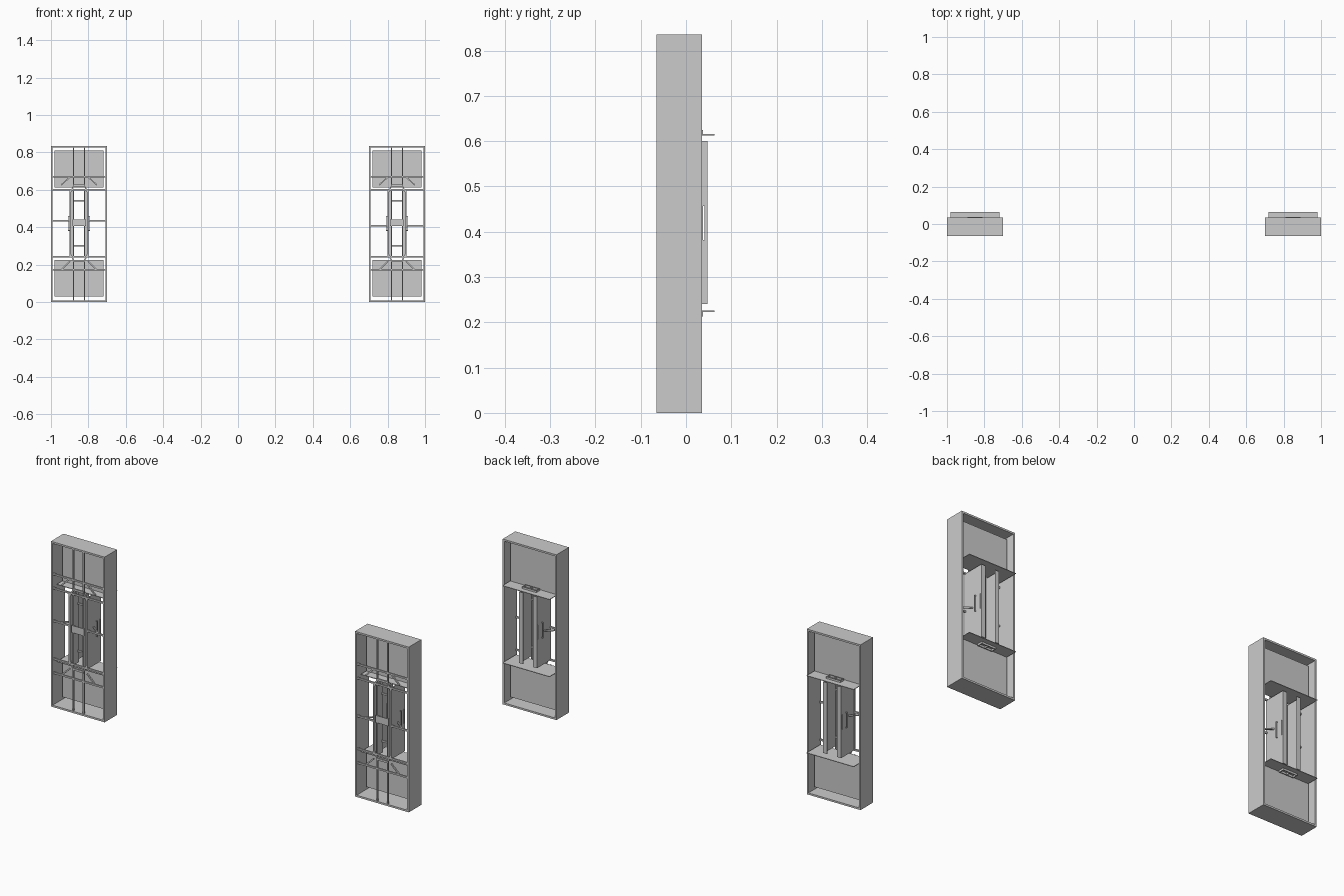
import bpy
from mathutils import Vector

if "Cube" in bpy.data.objects:
    bpy.data.objects.remove(bpy.data.objects["Cube"])

H, HW = 0.835, 0.15          # cabinet height and half width
F, B = -0.065, 0.035         # front and back of the casing


def box(name, x0, x1, y0, y1, z0, z1):
    bpy.ops.mesh.primitive_cube_add(size=1, location=((x0 + x1) / 2, (y0 + y1) / 2, (z0 + z1) / 2))
    o = bpy.context.object
    o.name = name
    o.scale = (x1 - x0, y1 - y0, z1 - z0)
    return o


def beam(name, a, b, w=0.007):
    a, b = Vector(a), Vector(b)
    d = b - a
    bpy.ops.mesh.primitive_cube_add(size=1, location=(a + b) / 2)
    o = bpy.context.object
    o.name = name
    o.rotation_mode = 'QUATERNION'
    o.rotation_quaternion = d.to_track_quat('Z', 'Y')
    o.scale = (w, w, d.length)
    return o


def cabinet(cx, arm_z):
    def b(name, x0, x1, *r):
        return box(name, cx + x0, cx + x1, *r)

    def s(name, p, q, w=0.007):
        return beam(name, (cx + p[0], p[1], p[2]), (cx + q[0], q[1], q[2]), w)

    fy0, fy1, t = F + 0.002, F + 0.010, 0.009
    # outer casing
    b("casing_top", -HW, HW, F, B, H - t, H)
    b("casing_bottom", -HW, HW, F, B, 0, t)
    for sx in (-1, 1):
        xs = sorted((sx * HW, sx * (HW - t)))
        b("casing_side", xs[0], xs[1], F, B, t, H - t)

    # cross bars on the front
    for z in (0.172, 0.243, 0.599, 0.670):
        b("cross_bar", -HW + t, HW - t, fy0, fy1, z - 0.004, z + 0.004)

    for up in (0, 1):
        # floating panel, its shelf and the small bracket on the shelf
        z0, z1 = ((0.03, 0.224), (0.614, 0.81))[up]
        zs = 0.614 if up else 0.224
        d = 1 if up else -1
        b("backing_panel", -0.131, 0.131, -0.002, 0.002, z0, z1)
        b("shelf", -0.131, 0.131, -0.045, 0.063, zs - 0.0015, zs + 0.0015)
        zb = sorted((zs, zs + d * 0.011))
        b("shelf_bracket_rail", -0.04, 0.04, 0.034, 0.038, *zb)
        b("shelf_bracket_rail", -0.04, 0.04, 0.010, 0.014, *zb)
        for x in (-0.04, -0.002, 0.036):
            b("shelf_bracket_tie", x, x + 0.004, 0.014, 0.034, *zb)

        # uprights from the cross bar to the casing, and braces
        for sx in (-1, 1):
            x = sx * 0.029
            ya, zi, zo = F + 0.006, 0.599 if up else 0.243, 0.670 if up else 0.172
            ze = H - t if up else t
            s("upright", (x, ya, zo), (x, ya, ze))
            s("neck_post", (x, ya, zi + d * 0.02), (x, ya, zo))
            s("neck_brace", (sx * 0.047, ya, zi - d * 0.014), (x, ya, zi + d * 0.02))
            s("corner_brace", (sx * 0.095, ya, zo - d * 0.045 if up else zo),
              (sx * 0.048, ya, zo if up else zo + 0.045))
        zn = 0.622 if up else 0.220
        b("neck_tie", -0.029, 0.029, fy0, fy1, zn - 0.005, zn + 0.005)

    # central column: slotted side plates with flanges
    for sx in (-1, 1):
        def m(name, x0, x1, *r):
            xs = sorted((sx * x0, sx * x1))
            return b(name, xs[0], xs[1], *r)
        m("column_plate", 0.046, 0.050, fy0, 0.037, 0.24, 0.60)
        m("column_plate_lower", 0.046, 0.050, 0.037, 0.047, 0.24, 0.382)
        m("column_plate_upper", 0.046, 0.050, 0.037, 0.047, 0.457, 0.60)
        m("column_slot_edge", 0.046, 0.050, 0.041, 0.047, 0.382, 0.457)
        m("column_back_flange", 0.028, 0.050, 0.044, 0.047, 0.24, 0.60)
        m("column_inner_rail", 0.026, 0.031, fy0, -0.02, 0.24, 0.60)
        m("column_front_post", 0.045, 0.052, fy0, fy1, 0.24, 0.60)
        # handle on the plate
        m("handle_grip", 0.055, 0.058, 0.008, 0.012, 0.38, 0.46)
        for z in (0.38, 0.456):
            m("handle_foot", 0.050, 0.058, 0.008, 0.012, z, z + 0.004)
        # side arm with a brace
        s("side_arm", (sx * 0.142, F + 0.006, arm_z), (sx * 0.05, F + 0.006, arm_z), 0.008)
        s("side_arm_brace", (sx * 0.11, F + 0.006, arm_z), (sx * 0.05, -0.01, arm_z), 0.006)
    # plate joining the two column halves
    b("column_tie_plate", -0.036, 0.036, F, F + 0.004, 0.405, 0.441)
    for z in (0.30, 0.54):
        b("column_rung", -0.028, 0.028, -0.03, -0.022, z - 0.004, z + 0.004)


cabinet(-0.85, 0.434)
cabinet(0.85, 0.408)
